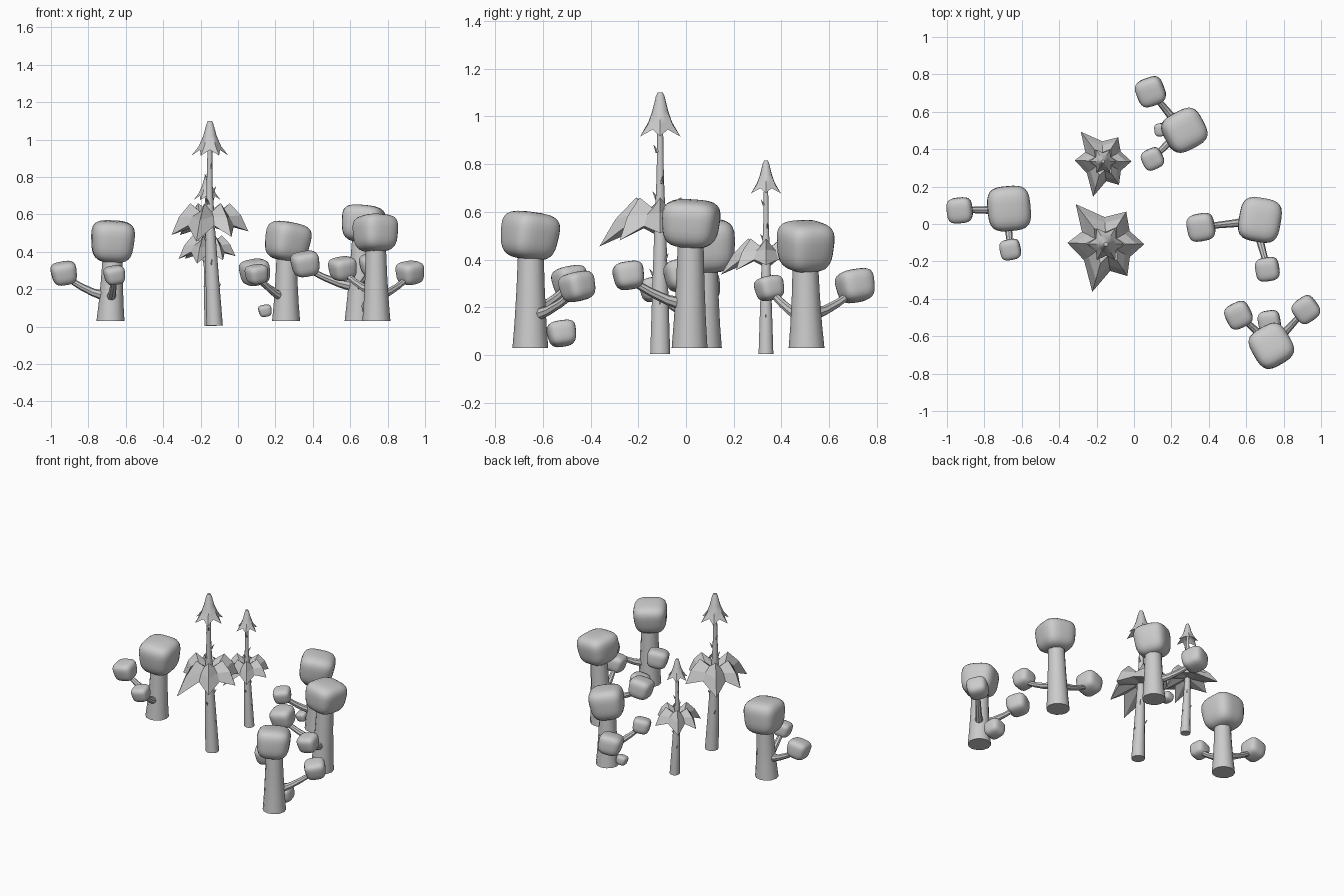
import bpy, bmesh, math, random
from mathutils import Vector, Euler

if "Cube" in bpy.data.objects:
    bpy.data.objects.remove(bpy.data.objects["Cube"])
random.seed(4)


def finish(bm, name, smooth=True):
    bmesh.ops.recalc_face_normals(bm, faces=bm.faces[:])
    me = bpy.data.meshes.new(name)
    bm.to_mesh(me)
    bm.free()
    ob = bpy.data.objects.new(name, me)
    bpy.context.collection.objects.link(ob)
    if smooth:
        bpy.ops.object.select_all(action='DESELECT')
        ob.select_set(True)
        bpy.context.view_layer.objects.active = ob
        bpy.ops.object.shade_smooth_by_angle(angle=math.radians(40))
    return ob


def bridge(bm, rings):
    for a, b in zip(rings, rings[1:]):
        n = len(a)
        for i in range(n):
            bm.faces.new((a[i], a[(i + 1) % n], b[(i + 1) % n], b[i]))


def tube(name, pts, radii, sides=12):
    """Tapered, capped tube along a path."""
    bm = bmesh.new()
    pts = [Vector(p) for p in pts]
    rings = []
    for i, (p, r) in enumerate(zip(pts, radii)):
        d = (pts[min(i + 1, len(pts) - 1)] - pts[max(i - 1, 0)]).normalized()
        if d.z > 0.9:
            u, v = Vector((1, 0, 0)), Vector((0, 1, 0))
        else:
            u = d.cross(Vector((0, 0, 1))).normalized()
            v = u.cross(d)
        rings.append([bm.verts.new(p + r * (math.cos(a) * u + math.sin(a) * v))
                      for a in (2 * math.pi * k / sides for k in range(sides))])
    bridge(bm, rings)
    bm.faces.new(rings[0])
    bm.faces.new(rings[-1])
    return finish(bm, name)


def foliage(name, c, size, rot, p=3.4):
    """Rounded, slightly top-heavy cube of leaves."""
    bm = bmesh.new()
    bmesh.ops.create_cube(bm, size=2)
    bmesh.ops.subdivide_edges(bm, edges=bm.edges[:], cuts=7, use_grid_fill=True)
    e = Euler([math.radians(a) for a in rot])
    for v in bm.verts:
        u = v.co.normalized()
        u /= sum(abs(t) ** p for t in u) ** (1 / p)
        k = 1 + 0.08 * u.z
        u = Vector((u.x * size[0] * k, u.y * size[1] * k, u.z * size[2]))
        u.rotate(e)
        v.co = u + Vector(c)
    finish(bm, name)


def round_tree(n, base, top, crown, size, rot, balls):
    b, t = Vector(base), Vector(top)
    fr = (0, 0.25, 0.6, 1)
    tube(f"round_tree_{n}_trunk", [b.lerp(t, f) for f in fr], (.075, .067, .059, .053))
    foliage(f"round_tree_{n}_crown", crown, size, rot)
    for k, (c, r, turn, has_branch) in enumerate(balls):
        c = Vector(c)
        foliage(f"round_tree_{n}_leaf_ball_{k}", c, (r, r, r * .92), (8, -10, turn))
        if has_branch:
            # Branch leaves the trunk level, then rises to the leaf ball
            s = Vector((b.x, b.y, c.z - .12))
            flat = Vector((c.x - s.x, c.y - s.y, 0))
            s += flat.normalized() * .03
            end = c - flat.normalized() * r * .6 - Vector((0, 0, r * .6))
            m1, m2 = s.lerp(end, .35), s.lerp(end, .7)
            m1.z -= .01
            m2.z -= .008
            tube(f"round_tree_{n}_branch_{k}", [s, m1, m2, end], (.028, .021, .018, .016), 8)


# Round trees: base, trunk top, crown centre, half size, turn, leaf balls
round_tree(1, (-.682, .075, .03), (-.67, .08, .38), (-.67, .085, .455), (.113, .118, .112), (4, 3, 5),
           [((-.93, .075, .285), .067, 5, True), ((-.66, -.135, .275), .054, 10, True)])
round_tree(2, (.257, .505, .03), (.26, .5, .39), (.265, .5, .455), (.108, .105, .105), (3, 10, 28),
           [((.09, .71, .29), .074, 20, True), ((.10, .35, .28), .055, 25, True),
            ((.145, .505, .085), .034, 5, False)])
round_tree(3, (.645, .015, .03), (.665, .02, .5), (.67, .02, .55), (.11, .116, .1), (-4, 5, -10),
           [((.36, -.015, .335), .072, 10, True), ((.715, -.24, .333), .062, 8, True)])
round_tree(4, (.74, -.652, .03), (.737, -.65, .45), (.735, -.655, .5), (.105, .108, .1), (-7, 3, 30),
           [((.56, -.485, .31), .067, 25, True), ((.92, -.455, .287), .066, 35, True),
            ((.725, -.52, .09), .058, 8, False)])


def pine(n, pos, s):
    def P(x, y, z):
        return Vector((pos[0] + x * s, pos[1] + y * s, z * s))

    # Leaning tapered trunk
    path = [(.025, 0, .005), (.013, 0, .25), (.002, 0, .5), (-.002, 0, .75), (0, 0, 1.0)]
    rad = (.044, .036, .027, .016, .012)
    tube(f"pine_{n}_trunk", [P(*p) for p in path], [r * s for r in rad], 10)

    # Small thorns up the trunk
    for i in range(11):
        z = .2 + i * .065
        a = i * 2.4
        x0 = .016 * max(0, 1 - z / .6)
        r = .04 - .028 * z
        d = (math.cos(a), math.sin(a))
        tube(f"pine_{n}_thorn_{i}", [P(x0 + d[0] * r * .8, d[1] * r * .8, z),
                                     P(x0 + d[0] * (r + .014), d[1] * (r + .014), z + .03)],
             (.008 * s, .001 * s), 5)

    # Pointed cap with a drooping six-point hem
    bm = bmesh.new()
    rings = []
    for ri, ro, zi, zo in ((.011, .011, 1.1, 1.1), (.018, .018, 1.085, 1.085), (.034, .036, 1.02, 1.02),
                           (.05, .06, .975, .965), (.062, .098, .945, .915), (.012, .012, .985, .985)):
        ring = []
        for k in range(12):
            a = math.pi * k / 6
            r, z = (ro, zo) if k % 2 == 0 else (ri, zi)
            ring.append(bm.verts.new(P(r * math.cos(a), r * math.sin(a), z)))
        rings.append(ring)
    bridge(bm, rings)
    bm.faces.new(rings[0])
    finish(bm, f"pine_{n}_cap")

    # Wide ragged skirt: angle, reach and height of each point
    tips = [(0, .205, .51), (58, .205, .5), (127, .268, .49), (178, .206, .49),
            (254, .265, .455), (304, .205, .48)]
    bm = bmesh.new()
    inner, crest, mid, hem, under = [], [], [], [], []
    for k, (a, r, z) in enumerate(tips):
        nxt = tips[(k + 1) % 6][0] + (360 if k == 5 else 0)
        for j, (ang, rr, zz) in enumerate(((a, r, z), ((a + nxt) / 2, .145, .54))):
            c, sn = math.cos(math.radians(ang)), math.sin(math.radians(ang))
            cr, cz = ((.105, .66) if j == 0 else (.065, .615))
            for lst, q, h in ((inner, .018, .585), (crest, cr, cz), (mid, (cr + rr) / 2 + .01, (cz + zz) / 2 + .012),
                              (hem, rr, zz), (under, .02, .56)):
                lst.append(bm.verts.new(P(q * c, q * sn, h)))
    bridge(bm, [inner, crest, mid, hem, under])
    finish(bm, f"pine_{n}_skirt", smooth=False)


pine(1, (-.15, -.108), 1)
pine(2, (-.165, .335), .74)
